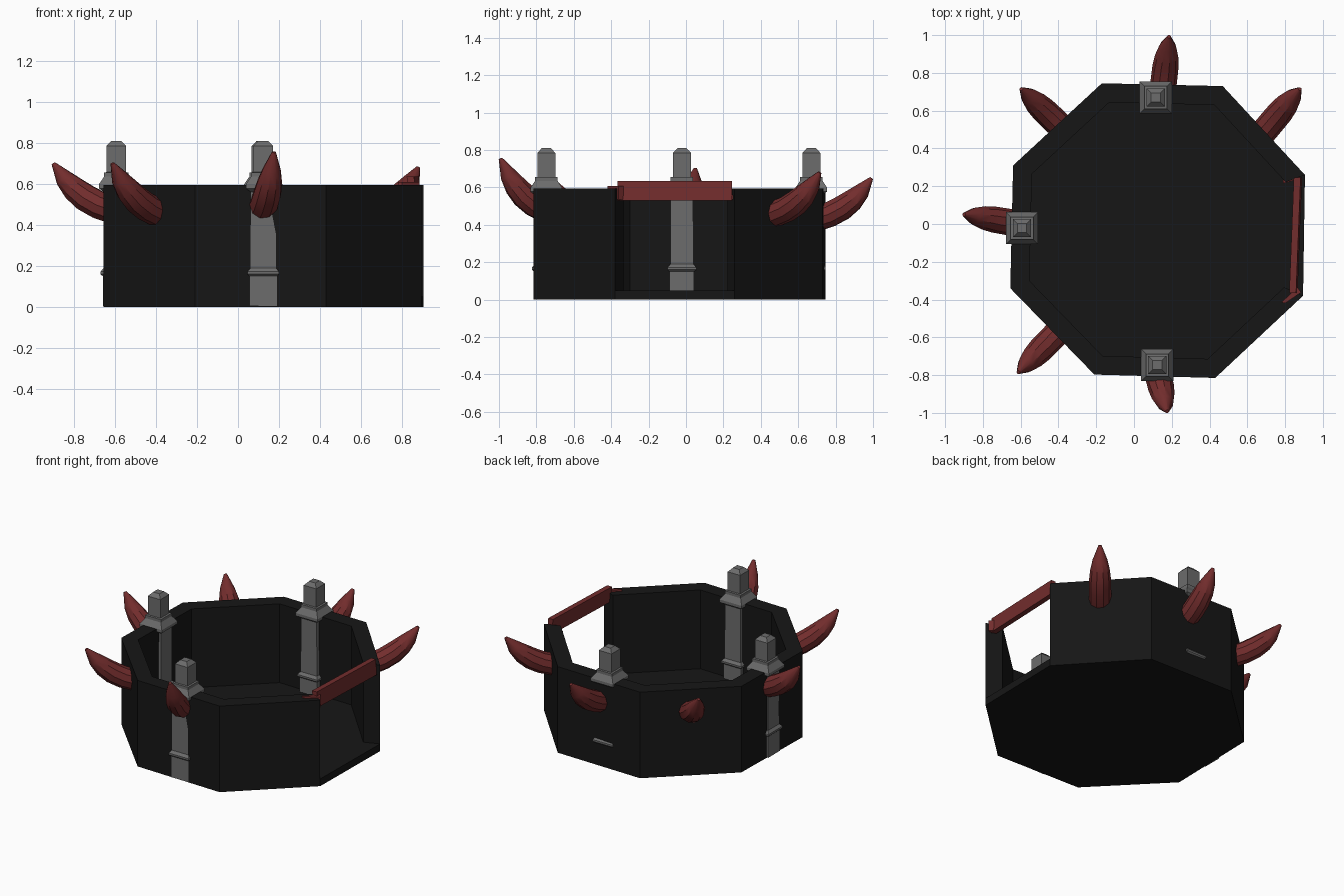
import bpy, bmesh, math
from mathutils import Vector

if "Cube" in bpy.data.objects:
    bpy.data.objects.remove(bpy.data.objects["Cube"])


def material(name, rgb):
    m = bpy.data.materials.new(name)
    m.diffuse_color = (*rgb, 1)
    m.use_nodes = True
    m.node_tree.nodes["Principled BSDF"].inputs["Base Color"].default_value = m.diffuse_color
    return m


BLACK = material("black_stone", (0.008, 0.008, 0.008))
RED = material("dark_red", (0.17, 0.026, 0.026))
GREY = material("grey_stone", (0.15, 0.15, 0.15))


def finish(bm, name, mat, smooth=False):
    bmesh.ops.recalc_face_normals(bm, faces=bm.faces)
    me = bpy.data.meshes.new(name)
    bm.to_mesh(me)
    bm.free()
    ob = bpy.data.objects.new(name, me)
    bpy.context.collection.objects.link(ob)
    me.materials.append(mat)
    if smooth:
        bpy.ops.object.select_all(action='DESELECT')
        ob.select_set(True)
        bpy.context.view_layer.objects.active = ob
        bpy.ops.object.shade_smooth_by_angle(angle=math.radians(35))
    return ob


def loft(name, rings, mat, smooth=False):
    """Skin a list of point rings and cap both ends."""
    bm = bmesh.new()
    rows = [[bm.verts.new(p) for p in ring] for ring in rings]
    n = len(rows[0])
    for a, b in zip(rows, rows[1:]):
        for i in range(n):
            j = (i + 1) % n
            bm.faces.new((a[i], a[j], b[j], b[i]))
    bm.faces.new(rows[0])
    bm.faces.new(rows[-1])
    return finish(bm, name, mat, smooth)


# Octagon outline, starting and ending at the two sides of the open gate
outer = [(0.905, 0.26), (0.47, 0.73), (-0.17, 0.745), (-0.64, 0.31),
         (-0.655, -0.34), (-0.21, -0.797), (0.43, -0.815), (0.895, -0.38)]
cx, cy = 0.125, -0.037
inner = [(cx + (x - cx) * 0.87, cy + (y - cy) * 0.87) for x, y in outer]
TOP, FLOOR = 0.595, 0.05

# Floor slab
loft("floor", [[(x, y, z) for x, y in outer] for z in (0, FLOOR)], BLACK)

# Seven-sided wall, open on the right
loft("wall", [[(*o, FLOOR), (*o, TOP), (*i, TOP), (*i, FLOOR)]
              for o, i in zip(outer, inner)], BLACK)

# Square stone pillars: (half width, height)
profile = [(0.066, 0.004), (0.066, 0.15), (0.077, 0.16), (0.077, 0.172),
           (0.062, 0.19), (0.06, 0.56), (0.085, 0.578), (0.085, 0.598),
           (0.06, 0.635), (0.06, 0.655), (0.048, 0.657), (0.048, 0.785),
           (0.024, 0.81)]
corners = [(-1, -1), (1, -1), (1, 1), (-1, 1)]
for name, px, py in [("back_pillar", 0.115, 0.67),
                     ("front_pillar", 0.123, -0.747),
                     ("left_pillar", -0.593, -0.022)]:
    loft(name, [[(px + w * a, py + w * b, z) for a, b in corners]
                for w, z in profile], GREY)


# Curved horns growing out of the walls
def horn(name, base, tip, sides=10):
    base, tip = Vector(base), Vector(tip)
    ctrl = base.lerp(tip, 0.62)
    ctrl.z = base.z + 0.2 * (tip.z - base.z)
    rings = []
    for t, r in [(0, 0.07), (0.22, 0.07), (0.42, 0.069), (0.6, 0.062),
                 (0.78, 0.046), (1, 0.010)]:
        p = base * (1 - t) ** 2 + ctrl * 2 * t * (1 - t) + tip * t * t
        d = ((ctrl - base) * (1 - t) + (tip - ctrl) * t).normalized()
        u = d.cross(Vector((0, 0, 1))).normalized()
        v = u.cross(d)
        rings.append([p + r * (u * math.cos(k) + v * math.sin(k))
                      for k in (2 * math.pi * i / sides for i in range(sides))])
    loft(name, rings, RED, True)


horn("front_horn", (0.115, -0.75, 0.48), (0.175, -0.992, 0.755))
horn("back_horn", (0.15, 0.69, 0.43), (0.185, 0.992, 0.65))
horn("left_horn", (-0.60, 0.0, 0.47), (-0.90, 0.05, 0.70))
horn("front_left_horn", (-0.39, -0.56, 0.46), (-0.612, -0.785, 0.70))
horn("back_left_horn", (-0.37, 0.50, 0.43), (-0.597, 0.715, 0.65))
horn("back_right_horn", (0.68, 0.48, 0.46), (0.878, 0.715, 0.68))


# Red lintel board across the gate, with a bracket at its front end
def board(name, ends, half, z0, z1, lean):
    rings = []
    for x, y in ends:
        rings.append([(x - half, y, z0), (x + half, y, z0),
                      (x + half - lean, y, z1), (x - half - lean, y, z1)])
    loft(name, rings, RED)


board("gate_lintel", [(0.872, 0.245), (0.848, -0.365)], 0.018, 0.53, 0.635, 0.008)
loft("lintel_bracket", [[(0.78, -0.415, z), (0.80, -0.42, z), (0.885, -0.362, z),
                         (0.865, -0.335, z)] for z in (0.535, 0.608)], RED)
loft("lintel_end_block", [[(0.79, 0.215, z), (0.88, 0.24, z), (0.88, 0.255, z),
                           (0.79, 0.235, z)] for z in (0.535, 0.56)], RED)
